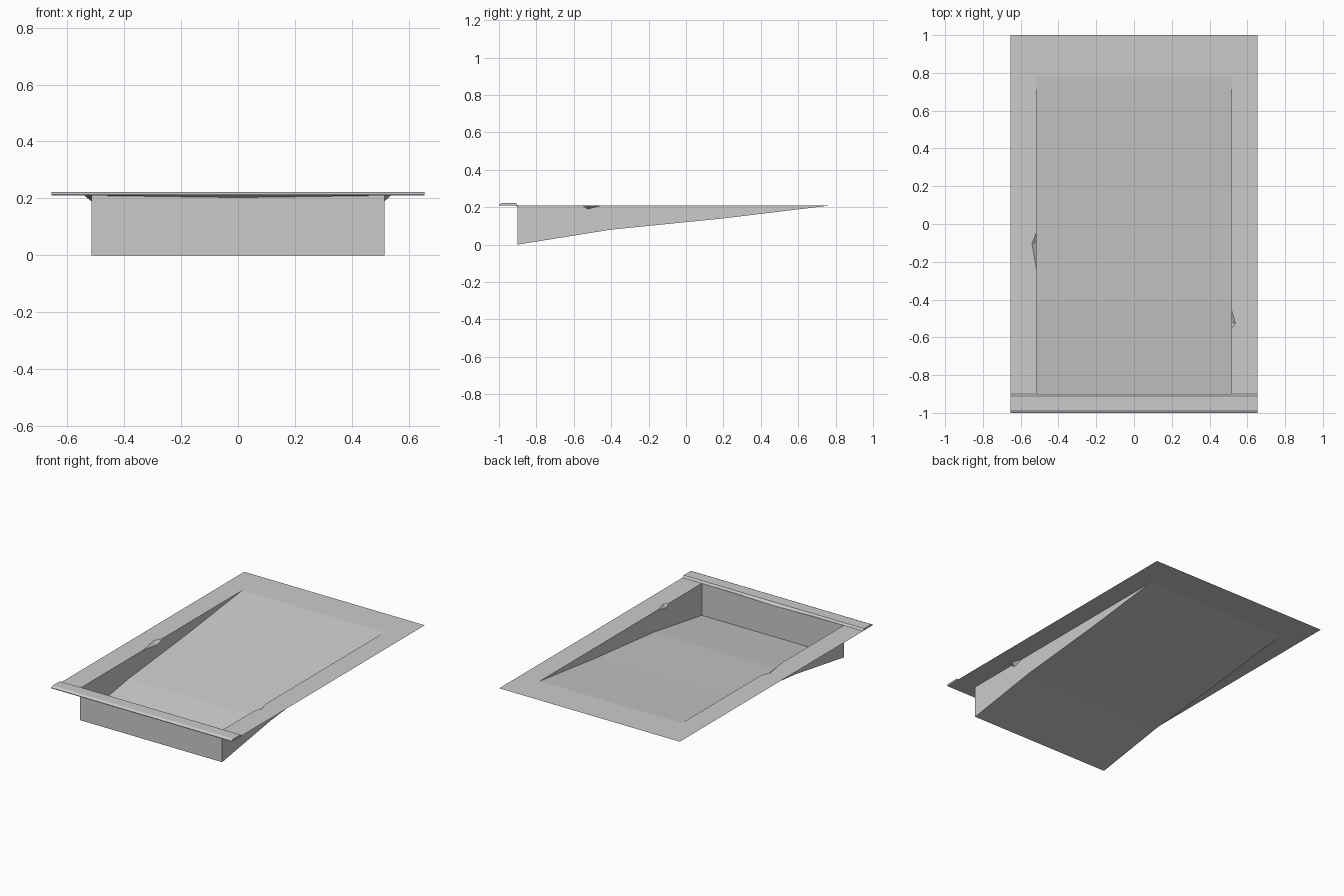
import bpy
import bmesh

cube = bpy.data.objects.get("Cube")
if cube:
    bpy.data.objects.remove(cube, do_unlink=True)

grey = bpy.data.materials.new("light grey")
grey.use_nodes = True
colour = (0.6, 0.6, 0.6, 1)
grey.diffuse_color = colour
grey.node_tree.nodes["Principled BSDF"].inputs["Base Color"].default_value = colour

TOP = 0.21           # deck height
W, IN = 0.655, 0.515  # outer and basin half widths
FRONT, BACK = -0.9, 0.78
SEAM = -0.91
# Basin floor profile (y, z), front to back
FLOOR = [(FRONT, 0), (-0.4, 0.08), (0.2, 0.14), (BACK, TOP)]


def make_object(name, faces):
    """Weld a list of polygons into one flat-shaded object, facing upwards."""
    bm = bmesh.new()
    for points in faces:
        bm.faces.new([bm.verts.new(p) for p in points])
    bmesh.ops.remove_doubles(bm, verts=bm.verts, dist=0.0005)
    bmesh.ops.recalc_face_normals(bm, faces=bm.faces)
    largest = max(bm.faces, key=lambda f: f.calc_area())
    if largest.normal.z < 0:
        bmesh.ops.reverse_faces(bm, faces=bm.faces)
    bmesh.ops.triangulate(bm, faces=[f for f in bm.faces if len(f.verts) > 4])
    mesh = bpy.data.meshes.new(name)
    bm.to_mesh(mesh)
    bm.free()
    mesh.materials.append(grey)
    obj = bpy.data.objects.new(name, mesh)
    bpy.context.collection.objects.link(obj)
    return obj


faces = []
# Sloping basin floor
for (y0, z0), (y1, z1) in zip(FLOOR, FLOOR[1:]):
    faces.append([(-IN, y0, z0), (IN, y0, z0), (IN, y1, z1), (-IN, y1, z1)])

# Deck sides and basin walls, each with a small dent in the rim
for side, y0, y1, y2, depth in ((1, -0.555, -0.525, -0.45, 0.022),
                                (-1, -0.25, -0.105, -0.04, 0.025)):
    x, out = side * IN, side * W
    tip = (x + side * depth, y1, TOP)
    low = (x, y1, 0.19)
    start, end = (x, y0, TOP), (x, y2, TOP)
    faces.append([(out, SEAM, TOP), (x, SEAM, TOP), (x, FRONT, TOP), start,
                  tip, end, (x, BACK, TOP), (out, BACK, TOP)])
    faces.append([(x, FRONT, TOP), start, low, end]
                 + [(x, y, z) for y, z in reversed(FLOOR)])
    faces += [[start, tip, low], [tip, end, low]]

# Back deck
faces.append([(-W, BACK, TOP), (-IN, BACK, TOP), (IN, BACK, TOP),
              (W, BACK, TOP), (W, 1, TOP), (-W, 1, TOP)])
# Front wall with a slightly sagging top edge
left, right, sag = (-IN, FRONT, TOP), (IN, FRONT, TOP), (0, FRONT, 0.203)
faces.append([(-IN, FRONT, 0), (IN, FRONT, 0), right, sag, left])
rim_l, rim_r = (-IN, SEAM, TOP), (IN, SEAM, TOP)
faces += [[left, rim_l, sag], [rim_l, rim_r, sag], [rim_r, right, sag]]
make_object("ramp_basin", faces)

# Raised bevelled strip along the front edge
section = [(-1, TOP), (-1, 0.214), (-0.985, 0.222), (SEAM, 0.222), (FRONT, TOP)]
strip = [[(s * W, y, z) for y, z in section] for s in (-1, 1)]
for i in range(len(section)):
    j = (i + 1) % len(section)
    strip.append([(-W, *section[i]), (W, *section[i]),
                  (W, *section[j]), (-W, *section[j])])
make_object("front_lip", strip)
